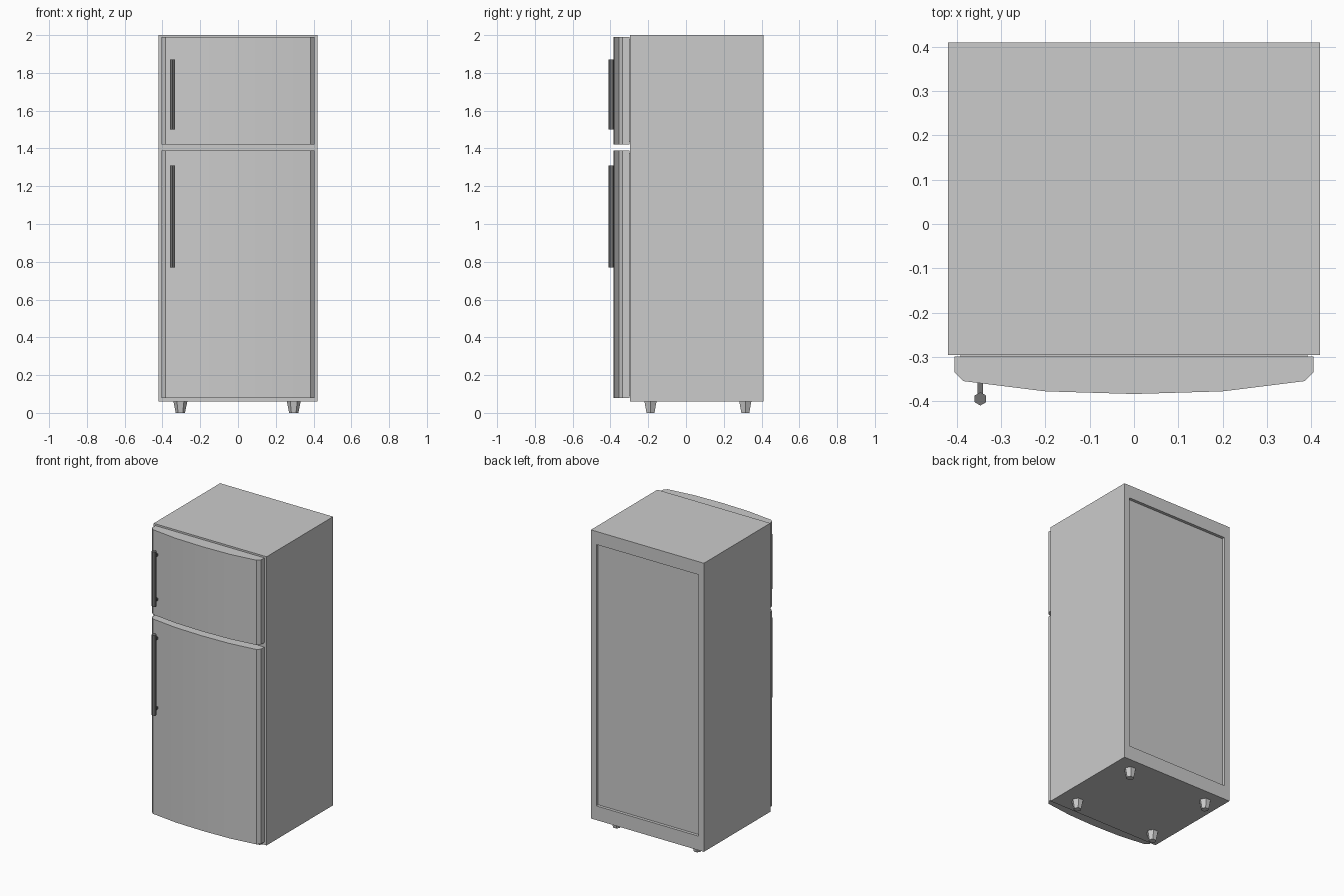
import bpy, bmesh, math

if "Cube" in bpy.data.objects:
    bpy.data.objects.remove(bpy.data.objects["Cube"])


def finish(bm, name, smooth=False):
    bmesh.ops.recalc_face_normals(bm, faces=bm.faces)
    mesh = bpy.data.meshes.new(name)
    bm.to_mesh(mesh)
    bm.free()
    obj = bpy.data.objects.new(name, mesh)
    bpy.context.collection.objects.link(obj)
    if smooth:
        bpy.ops.object.select_all(action='DESELECT')
        obj.select_set(True)
        bpy.context.view_layer.objects.active = obj
        bpy.ops.object.shade_smooth_by_angle(angle=math.radians(30))
    return obj


def add_box(bm, lo, hi):
    verts = bmesh.ops.create_cube(bm, size=1)["verts"]
    for v in verts:
        for i in range(3):
            v.co[i] = lo[i] if v.co[i] < 0 else hi[i]


def add_prism(bm, points, z0, z1):
    face = bm.faces.new([bm.verts.new((x, y, z0)) for x, y in points])
    top = bmesh.ops.extrude_face_region(bm, geom=[face], use_keep_orig=True)["geom"]
    for v in top:
        if isinstance(v, bmesh.types.BMVert):
            v.co.z = z1


def hexagon(cx, cy, r, turn=0.0):
    return [(cx + r * math.cos(turn + i * math.pi / 3),
             cy + r * math.sin(turn + i * math.pi / 3)) for i in range(6)]


# Cabinet with a recessed back panel
bm = bmesh.new()
add_box(bm, (-0.42, -0.296, 0.06), (0.42, 0.41, 2.0))
bm.normal_update()
back = max(bm.faces, key=lambda f: f.calc_center_median().y)
back = bmesh.ops.extrude_discrete_faces(bm, faces=[back])["faces"][0]
rim = list(back.verts)
bmesh.ops.remove_doubles(bm, verts=bm.verts, dist=1e-6)
bm.normal_update()
back = max(bm.faces, key=lambda f: f.calc_center_median().y)
bmesh.ops.inset_region(bm, faces=[back], thickness=0.057, depth=0)
for v in back.verts:
    v.co.z = 0.155 if v.co.z < 1 else 1.912
recess = bmesh.ops.extrude_face_region(bm, geom=[back])["geom"]
for v in recess:
    if isinstance(v, bmesh.types.BMVert):
        v.co.y -= 0.02
if back.is_valid:
    bmesh.ops.delete(bm, geom=[back], context='FACES_ONLY')
finish(bm, "cabinet")

# Bowed doors, seals and bar handles
half = [(0.405, -0.299), (0.405, -0.335), (0.385, -0.355), (0.2, -0.378)]
profile = half + [(0, -0.384)] + [(-x, y) for x, y in reversed(half)]
HX, HY = -0.347, -0.395
for label, z0, z1, h0, h1 in (("freezer", 1.42, 1.99, 1.50, 1.87),
                              ("fridge", 0.08, 1.39, 0.77, 1.31)):
    bm = bmesh.new()
    add_prism(bm, profile, z0, z1)
    finish(bm, label + "_door", smooth=True)

    bm = bmesh.new()
    add_box(bm, (-0.392, -0.3, z0 + 0.013), (0.392, -0.295, z1 - 0.013))
    finish(bm, label + "_seal")

    bm = bmesh.new()
    add_prism(bm, hexagon(HX, HY, 0.015, math.pi / 6), h0, h1)
    for z in (h0 + 0.035, h1 - 0.035):
        add_box(bm, (HX - 0.006, HY, z - 0.007), (HX + 0.006, -0.355, z + 0.007))
    handle = finish(bm, label + "_handle")
    mat = bpy.data.materials.get("dark_grey") or bpy.data.materials.new("dark_grey")
    mat.diffuse_color = (0.17, 0.17, 0.17, 1)
    mat.use_nodes = True
    mat.node_tree.nodes["Principled BSDF"].inputs["Base Color"].default_value = mat.diffuse_color
    handle.data.materials.append(mat)

# Tapered feet
for side, x in (("left", -0.305), ("right", 0.295)):
    for end, y in (("front", -0.188), ("back", 0.314)):
        bm = bmesh.new()
        add_prism(bm, hexagon(x, y, 0.037), 0.0, 0.062)
        for v in bm.verts:
            if v.co.z < 0.01:
                v.co.x = x + (v.co.x - x) * 0.66
                v.co.y = y + (v.co.y - y) * 0.66
        finish(bm, f"{end}_{side}_foot")
